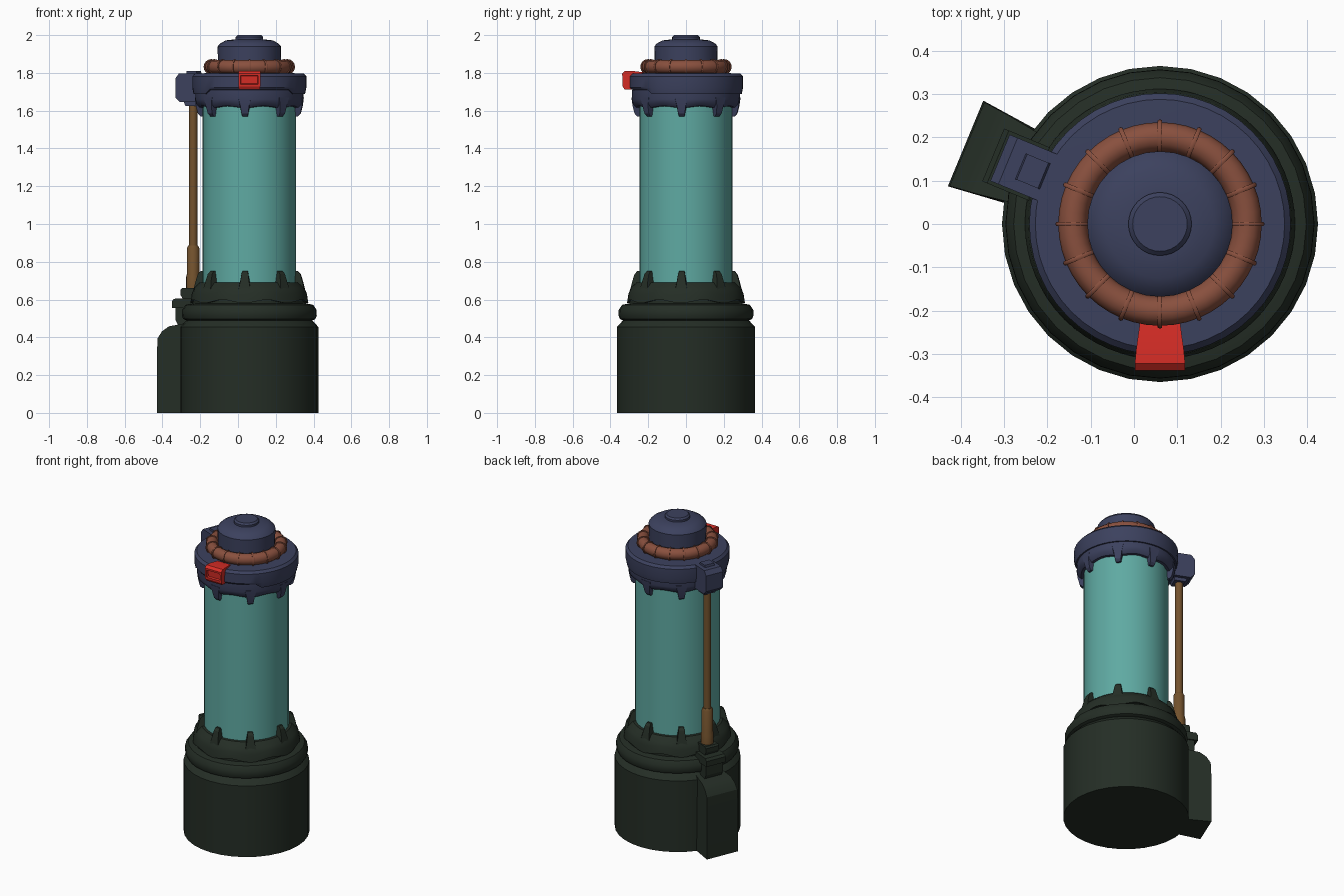
import bpy, bmesh, math
from mathutils import Vector, Matrix

if "Cube" in bpy.data.objects:
    bpy.data.objects.remove(bpy.data.objects["Cube"])

AXIS = Vector((0.06, 0, 0))          # centre line of the canister
SIDE = math.radians(157.5)           # direction of the rod and its mounts
FRONT = math.radians(270)
TEETH = 8
TOOTH_START = math.radians(265)


def material(name, rgb):
    m = bpy.data.materials.new(name)
    m.use_nodes = True
    m.diffuse_color = (*rgb, 1)
    m.node_tree.nodes["Principled BSDF"].inputs["Base Color"].default_value = (*rgb, 1)
    return m


GREEN = material("dark green", (0.018, 0.027, 0.019))
BLUE = material("slate blue", (0.045, 0.053, 0.112))
TEAL = material("teal glass", (0.114, 0.40, 0.362))
COPPER = material("copper", (0.25, 0.080, 0.048))
BROWN = material("brown", (0.171, 0.084, 0.026))
RED = material("red", (0.68, 0.026, 0.019))


def shade(obj, mat, angle=35):
    obj.data.materials.append(mat)
    bpy.ops.object.select_all(action='DESELECT')
    obj.select_set(True)
    bpy.context.view_layer.objects.active = obj
    bpy.ops.object.shade_smooth_by_angle(angle=math.radians(angle))
    return obj


def finish(name, bm, mat, angle=35):
    bmesh.ops.recalc_face_normals(bm, faces=bm.faces)
    mesh = bpy.data.meshes.new(name)
    bm.to_mesh(mesh)
    bm.free()
    obj = bpy.data.objects.new(name, mesh)
    bpy.context.collection.objects.link(obj)
    return shade(obj, mat, angle)


def lathe(name, profile, mat, centre=AXIS, n=32, closed=False, lift=None):
    """Turn (radius, z) points; lift(index, angle) shifts a point's height."""
    bm = bmesh.new()
    rings = []
    for k in range(n):
        a = 2 * math.pi * k / n
        rings.append([bm.verts.new(centre + Vector((
            r * math.cos(a), r * math.sin(a), z + (lift(i, a) if lift else 0))))
            for i, (r, z) in enumerate(profile)])
    count = len(profile)
    for k in range(n):
        p, q = rings[k], rings[(k + 1) % n]
        for i in range(count if closed else count - 1):
            j = (i + 1) % count
            bm.faces.new((p[i], q[i], q[j], p[j]))
    if not closed:
        bm.faces.new([r[0] for r in rings])
        bm.faces.new([r[-1] for r in rings])
    return finish(name, bm, mat)


def prism(name, profile, mat, angle, width=None, frame=0):
    """Radial side profile (radius, z[, half width]) thickened sideways."""
    bm = bmesh.new()
    turn = Matrix.Rotation(angle, 3, 'Z')
    sides = []
    for s in (-1, 1):
        sides.append([bm.verts.new(AXIS + turn @ Vector((p[0], s * (width or p[2]), p[1])))
                      for p in profile])
    n = len(profile)
    bm.faces.new(sides[0])
    bm.faces.new(sides[1][::-1])
    for i in range(n):
        j = (i + 1) % n
        bm.faces.new((sides[0][i], sides[1][i], sides[1][j], sides[0][j]))
    if frame:
        bmesh.ops.recalc_face_normals(bm, faces=bm.faces)
        out = turn @ Vector((1, 0, 0))
        face = max(bm.faces, key=lambda f: f.normal.dot(out) * f.calc_area())
        bmesh.ops.inset_region(bm, faces=[face], thickness=frame)
        bmesh.ops.inset_region(bm, faces=[face], thickness=0.004, depth=-0.012)
    return finish(name, bm, mat, 25)


def scallop(amount, rows):
    return lambda i, a: amount * math.cos(TEETH * (a - TOOTH_START)) if i in rows else 0


# Base drum and its bead
lathe("base_drum", [(.365, 0), (.365, .455), (.338, .485), (.33, .49), (.33, .50)], GREEN)
lathe("base_bead", [(.33, .488), (.35, .497), (.357, .515), (.356, .545),
                    (.338, .572), (.30, .58)], GREEN)

# Scalloped lower collar and glass tube
lathe("collar_neck", [(.30, .565), (.30, .62)], GREEN)
lathe("lower_collar", [(.28, .59), (.312, .59), (.305, .635), (.292, .662),
                       (.262, .69), (.24, .692)], GREEN, n=64, lift=scallop(-.009, (0, 1, 2)))
lathe("glass_tube", [(.247, .64), (.247, 1.66)], TEAL)

# Upper collar, main cap ring (cut away higher around the front), dome and knob
lathe("upper_collar", [(.24, 1.618), (.262, 1.62), (.28, 1.637), (.286, 1.66),
                       (.286, 1.71), (.25, 1.72)], BLUE, n=64, lift=scallop(-.005, (0, 1, 2)))


def front_cut(i, a):
    return .025 if i < 2 and math.cos(a - FRONT) > .62 else 0


lathe("cap_ring", [(.27, 1.688), (.295, 1.688), (.302, 1.722), (.302, 1.782),
                   (.288, 1.797), (.15, 1.80)], BLUE, n=48, lift=front_cut)
lathe("cap_dome", [(.165, 1.79), (.168, 1.94), (.155, 1.955), (.125, 1.972),
                   (.07, 1.978)], BLUE)
lathe("cap_knob", [(.073, 1.97), (.073, 1.99), (.063, 2.0)], BLUE)

# Clamp teeth gripping both ends of the glass
for k in range(TEETH):
    a = TOOTH_START + 2 * math.pi * k / TEETH
    prism(f"lower_tooth_{k}", [(.235, .64, .034), (.297, .64, .034), (.284, .695, .023),
                               (.272, .735, .018), (.258, .75, .014), (.235, .75, .014)], GREEN, a)
    prism(f"upper_tooth_{k}", [(.235, 1.67, .034), (.287, 1.67, .034), (.282, 1.625, .023),
                               (.272, 1.585, .018), (.258, 1.57, .014), (.235, 1.57, .014)], BLUE, a)

# Copper coil with wraps
coil = [(.201 + .034 * math.cos(t * math.pi / 6), 1.832 + .035 * math.sin(t * math.pi / 6))
        for t in range(12)]
lathe("coil", coil, COPPER, n=48, closed=True)
for k in range(16):
    a = math.pi * k / 8
    bpy.ops.mesh.primitive_torus_add(
        major_radius=.035, minor_radius=.006, major_segments=16, minor_segments=6,
        location=AXIS + Vector((.201 * math.cos(a), .201 * math.sin(a), 1.832)),
        rotation=(math.pi / 2, 0, a))
    wrap = bpy.context.object
    wrap.name = f"coil_wrap_{k}"
    shade(wrap, COPPER, 60)

# Red front latch with a framed face
prism("latch", [(.225, 1.78, .046), (.225, 1.803, .046), (.29, 1.811, .055), (.322, 1.811, .058),
                (.338, 1.797, .058), (.335, 1.728, .058), (.325, 1.712, .055),
                (.28, 1.712, .055)], RED, FRONT, frame=.016)

# Side housing on the base, with stepped connector
prism("side_housing", [(.28, 0, .085), (.486, 0, .107), (.486, .30, .107), (.482, .395, .105),
                       (.458, .432, .102), (.42, .458, .098), (.33, .475, .085)],
      GREEN, SIDE)
prism("connector_foot", [(.28, .44), (.37, .44), (.398, .49), (.398, .57), (.28, .57)],
      GREEN, SIDE, .058)
prism("connector_block", [(.26, .555), (.417, .555), (.417, .59), (.405, .604), (.26, .61)],
      GREEN, SIDE, .066)
prism("rod_socket", [(.26, .60), (.36, .60), (.376, .625), (.376, .65), (.368, .66), (.26, .66)],
      GREEN, SIDE, .045)

# Rod with thicker lower sleeve
rod_centre = AXIS + Vector((.322 * math.cos(SIDE), .322 * math.sin(SIDE), 0))
lathe("rod", [(.023, .85), (.023, 1.64)], BROWN, rod_centre, 16)
lathe("rod_sleeve", [(.037, .65), (.037, .72), (.033, .735), (.033, .872), (.026, .885)],
      BROWN, rod_centre, 16)

# Upper rod bracket
prism("bracket", [(.25, 1.645), (.375, 1.645), (.40, 1.67), (.40, 1.77), (.38, 1.797),
                  (.25, 1.797)], BLUE, SIDE, .058)
prism("bracket_foot", [(.285, 1.624), (.35, 1.624), (.362, 1.65), (.28, 1.65)], BLUE, SIDE, .038)
prism("bracket_stud", [(.285, 1.79), (.35, 1.79), (.345, 1.811), (.292, 1.811)], BLUE, SIDE, .032)
